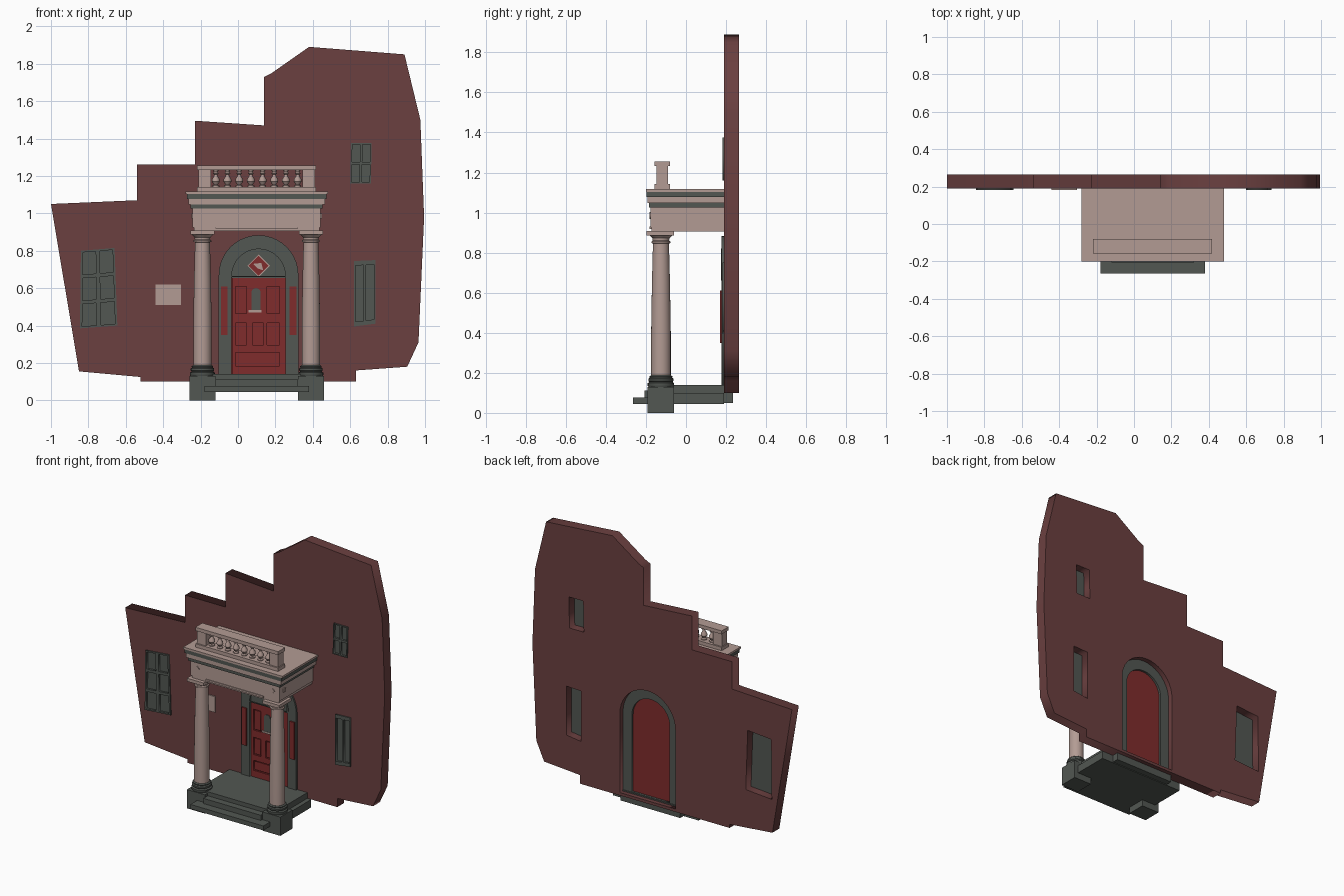
import bpy, bmesh, math
from mathutils import Vector

if "Cube" in bpy.data.objects:
    bpy.data.objects.remove(bpy.data.objects["Cube"])


def material(name, rgb):
    m = bpy.data.materials.new(name)
    m.use_nodes = True
    m.diffuse_color = (*rgb, 1)
    m.node_tree.nodes["Principled BSDF"].inputs["Base Color"].default_value = (*rgb, 1)
    return m


BRICK = material("brick red", (0.147, 0.051, 0.051))
STONE = material("pale stone", (0.45, 0.33, 0.295))
SLATE = material("dark slate", (0.085, 0.095, 0.085))
RED = material("door red", (0.215, 0.025, 0.025))
MID = 0.10      # portico centre
DOOR = 0.11     # doorway centre
WALL = 0.19     # wall front face


def add(name, mesh, mat):
    ob = bpy.data.objects.new(name, mesh)
    bpy.context.collection.objects.link(ob)
    mesh.materials.clear()
    mesh.materials.append(mat)
    return ob


def box(name, mat, x, y, z):
    """Block from three (low, high) ranges."""
    bm = bmesh.new()
    bmesh.ops.create_cube(bm, size=1)
    for v in bm.verts:
        v.co = [(a + b) / 2 + c * (b - a) for (a, b), c in zip((x, y, z), v.co)]
    mesh = bpy.data.meshes.new(name)
    bm.to_mesh(mesh)
    bm.free()
    return add(name, mesh, mat)


def prism(name, mat, outline, y, holes=()):
    """Flat x-z outline with holes, given depth along y."""
    curve = bpy.data.curves.new(name, "CURVE")
    curve.dimensions = "2D"
    curve.fill_mode = "BOTH"
    curve.extrude = (y[1] - y[0]) / 2
    for loop in (outline, *holes):
        s = curve.splines.new("POLY")
        s.points.add(len(loop) - 1)
        for p, (px, pz) in zip(s.points, loop):
            p.co = (px, pz, 0, 1)
        s.use_cyclic_u = True
    temp = bpy.data.objects.new("temp", curve)
    bpy.context.collection.objects.link(temp)
    graph = bpy.context.evaluated_depsgraph_get()
    mesh = bpy.data.meshes.new_from_object(temp.evaluated_get(graph))
    bpy.data.objects.remove(temp)
    for v in mesh.vertices:
        v.co = (v.co.x, (y[0] + y[1]) / 2 - v.co.z, v.co.y)
    return add(name, mesh, mat)


def lathe(name, mat, x, y, profile, sides=24):
    """Turned part from (radius, height) points."""
    bm = bmesh.new()
    rings = []
    for r, z in profile:
        turn = [2 * math.pi * i / sides for i in range(sides)]
        rings.append([bm.verts.new((x + r * math.cos(a), y + r * math.sin(a), z)) for a in turn])
    for low, high in zip(rings, rings[1:]):
        for i in range(sides):
            j = (i + 1) % sides
            bm.faces.new((low[i], low[j], high[j], high[i]))
    bm.faces.new(rings[0][::-1])
    bm.faces.new(rings[-1])
    mesh = bpy.data.meshes.new(name)
    bm.to_mesh(mesh)
    bm.free()
    ob = add(name, mesh, mat)
    bpy.context.view_layer.objects.active = ob
    ob.select_set(True)
    bpy.ops.object.shade_smooth_by_angle(angle=math.radians(35))
    ob.select_set(False)
    return ob


def rect(x0, x1, z0, z1):
    return [(x0, z0), (x1, z0), (x1, z1), (x0, z1)]


def arch(cx, half, base, spring, steps=20):
    turn = [math.pi * i / steps for i in range(steps + 1)]
    return [(cx - half, base), (cx + half, base)] + [
        (cx + half * math.cos(a), spring + half * math.sin(a)) for a in turn]


def diamond(x, z, r):
    return [(x - r, z), (x, z - r), (x + r, z), (x, z + r)]


# Brick wall with openings; window corners run from bottom left, anticlockwise
windows = {
    "left_window": ([(-0.845, 0.385), (-0.645, 0.40), (-0.66, 0.815), (-0.84, 0.80)], 2, 3),
    "lower_right_window": ([(0.62, 0.395), (0.735, 0.41), (0.735, 0.75), (0.62, 0.745)], 2, 1),
    "upper_right_window": ([(0.60, 1.16), (0.71, 1.16), (0.715, 1.375), (0.605, 1.375)], 2, 2)}
outline = [(-1, 1.05), (-0.54, 1.07), (-0.54, 1.26), (-0.23, 1.26), (-0.23, 1.495),
           (0.14, 1.47), (0.14, 1.73), (0.18, 1.75), (0.38, 1.89), (0.89, 1.85),
           (0.975, 1.5), (0.995, 0.98), (0.965, 0.31), (0.905, 0.18), (0.63, 0.16),
           (0.63, 0.10), (-0.52, 0.10), (-0.52, 0.125), (-0.85, 0.155)]
prism("brick_wall", BRICK, outline, (WALL, 0.265),
      [q for q, _, _ in windows.values()] + [arch(DOOR, 0.213, 0.12, 0.67)])

# Windows: frame pierced by a grid of panes, with glass behind
for name, (quad, cols, rows) in windows.items():
    a, b, c, d = [Vector(p) for p in quad]

    def at(u, v):
        return tuple(a.lerp(b, u).lerp(d.lerp(c, u), v))

    panes = []
    for i in range(cols):
        for j in range(rows):
            u0, u1 = (i + 0.12) / cols, (i + 0.88) / cols
            v0, v1 = (j + 0.07) / rows, (j + 0.93) / rows
            panes.append([at(u0, v0), at(u1, v0), at(u1, v1), at(u0, v1)])
    prism(name + "_frame", SLATE, quad, (0.182, 0.205), panes)
    prism(name + "_glass", SLATE, quad, (0.196, 0.207))

# Door surround and arched door
prism("door_surround", SLATE, arch(DOOR, 0.213, 0.125, 0.67), (0.178, 0.23),
      [arch(DOOR, 0.145, 0.13, 0.665)])
prism("arch_moulding", SLATE, arch(DOOR, 0.155, 0.665, 0.666), (0.174, 0.18),
      [arch(DOOR, 0.143, 0.66, 0.666)])
prism("door_backing", RED, arch(DOOR, 0.145, 0.13, 0.665), (0.2, 0.215))
panels = [rect(-0.013, 0.045, 0.465, 0.61), rect(0.155, 0.223, 0.465, 0.61),
          rect(-0.013, 0.045, 0.295, 0.415), rect(0.078, 0.137, 0.295, 0.415),
          rect(0.155, 0.223, 0.295, 0.415), rect(-0.013, 0.223, 0.185, 0.255)]
prism("door_leaf", RED, rect(-0.033, 0.253, 0.14, 0.655), (0.188, 0.2), panels)
for p in panels:
    (x0, z0), (x1, z1) = p[0], p[2]
    prism("door_panel", RED, rect(x0 + 0.006, x1 - 0.006, z0 + 0.006, z1 - 0.006), (0.192, 0.201))
prism("fanlight", SLATE, arch(DOOR, 0.145, 0.655, 0.665), (0.19, 0.201))
prism("door_light", SLATE, arch(0.096, 0.025, 0.48, 0.575, 10), (0.182, 0.19))
box("letter_plate", STONE, (0.055, 0.125), (0.18, 0.19), (0.47, 0.482))
prism("diamond_border", STONE, diamond(DOOR, 0.72, 0.06), (0.183, 0.191))
prism("diamond_plate", RED, diamond(DOOR, 0.72, 0.053), (0.18, 0.185))
prism("diamond_emblem", STONE, [(0.08, 0.73), (0.105, 0.705), (0.135, 0.695), (0.125, 0.735)],
      (0.177, 0.182))
for s in (-1, 1):
    cx = DOOR + s * 0.184
    box("red_side_strip", RED, (cx - 0.018, cx + 0.018), (0.17, 0.18), (0.35, 0.61))
box("wall_plaque", STONE, (-0.44, -0.305), (0.182, 0.192), (0.51, 0.62))

# Porch floor and steps
box("porch_floor", SLATE, (-0.2, 0.4), (-0.16, WALL), (0.06, 0.14))
box("door_sill", SLATE, (-0.12, 0.34), (0.1, 0.235), (0.05, 0.128))
box("lower_step", SLATE, (-0.18, 0.38), (-0.265, 0.0), (0.045, 0.076))
box("upper_step", SLATE, (-0.12, 0.32), (-0.207, 0.0), (0.07, 0.112))
box("porch_base", SLATE, (-0.23, 0.43), (-0.17, WALL), (0.045, 0.1))

# Columns on pedestals
for s in (-1, 1):
    x, y = MID + s * 0.29, -0.125
    box("pedestal", SLATE, (x - 0.069, x + 0.069), (y - 0.066, y + 0.066), (0, 0.13))
    lathe("column_base", SLATE, x, y, [
        (0.06, 0.125), (0.066, 0.135), (0.066, 0.148), (0.058, 0.154), (0.063, 0.16),
        (0.063, 0.17), (0.056, 0.175), (0.058, 0.182), (0.05, 0.188)])
    lathe("column_shaft", STONE, x, y, [
        (0.049, 0.18), (0.049, 0.4), (0.045, 0.65), (0.04, 0.845), (0.047, 0.848),
        (0.047, 0.856), (0.041, 0.86), (0.042, 0.872), (0.058, 0.888)])
    box("capital_block", STONE, (x - 0.064, x + 0.064), (y - 0.073, y + 0.064), (0.886, 0.908))
    prism("frieze_rosette", STONE, diamond(x, 0.985, 0.018), (-0.182, -0.17))
    box("side_rosette", STONE, sorted((MID + s * 0.335, MID + s * 0.349)),
        (-0.138, -0.112), (0.972, 0.998))

# Stacked courses of the porch roof: half width, front, bottom, top
courses = [("architrave", STONE, 0.335, -0.172, 0.905, 0.93),
           ("frieze", STONE, 0.342, -0.177, 0.925, 1.028),
           ("lower_cornice", SLATE, 0.353, -0.185, 1.026, 1.048),
           ("middle_cornice", STONE, 0.365, -0.193, 1.048, 1.078),
           ("upper_cornice", SLATE, 0.374, -0.197, 1.078, 1.104),
           ("roof_slab", STONE, 0.381, -0.2, 1.104, 1.118)]
for name, mat, half, front, low, high in courses:
    box(name, mat, (MID - half, MID + half), (front, WALL + 0.005), (low, high))
box("frieze_fillet", STONE, (-0.12, 0.32), (-0.183, -0.17), (0.918, 0.93))

# Balustrade
for low, high in ((1.116, 1.142), (1.232, 1.256)):
    box("balustrade_rail", STONE, (MID - 0.318, MID + 0.318), (-0.157, -0.08), (low, high))
for s in (-1, 1):
    x = MID + s * 0.278
    box("balustrade_post", STONE, (x - 0.034, x + 0.034), (-0.147, -0.09), (1.14, 1.235))
for i in range(8):
    lathe("baluster", STONE, MID + (i - 3.5) * 0.0625, -0.118, [
        (0.019, 1.14), (0.019, 1.148), (0.01, 1.153), (0.021, 1.17), (0.02, 1.183),
        (0.01, 1.198), (0.009, 1.208), (0.016, 1.213), (0.01, 1.22), (0.017, 1.236)], 12)
